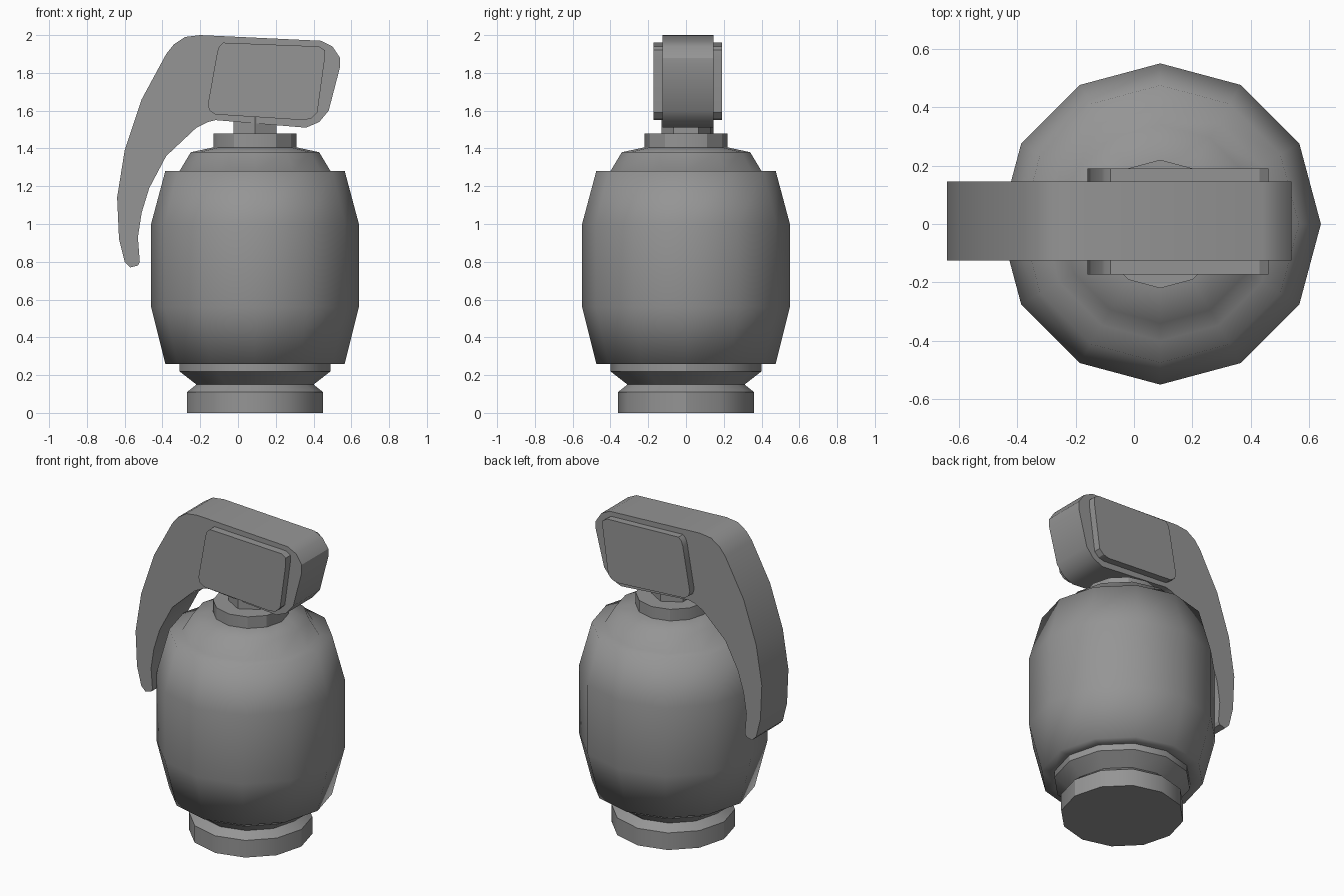
import bpy
import bmesh
from math import cos, sin, pi, radians

default_cube = bpy.data.objects.get("Cube")
if default_cube:
    bpy.data.objects.remove(default_cube, do_unlink=True)

AXIS_X = 0.09  # the body stands off centre because the lever overhangs

# Single grey metal colour
metal = bpy.data.materials.new("grey_metal")
metal.use_nodes = True
metal.diffuse_color = (0.3, 0.3, 0.3, 1)
shader = next(n for n in metal.node_tree.nodes if n.type == 'BSDF_PRINCIPLED')
shader.inputs["Base Color"].default_value = metal.diffuse_color


def finish(name, bm, angle):
    """Turn a bmesh into a shaded object with the metal material."""
    bmesh.ops.recalc_face_normals(bm, faces=bm.faces[:])
    mesh = bpy.data.meshes.new(name)
    bm.to_mesh(mesh)
    bm.free()
    mesh.materials.append(metal)
    obj = bpy.data.objects.new(name, mesh)
    bpy.context.collection.objects.link(obj)
    bpy.ops.object.select_all(action='DESELECT')
    obj.select_set(True)
    bpy.context.view_layer.objects.active = obj
    bpy.ops.object.shade_smooth_by_angle(angle=radians(angle))
    return obj


def lathe(name, profile, sides=12, start=0.0, angle=30):
    """Revolve (radius, height) points around the body axis and cap the ends."""
    bm = bmesh.new()
    rings = []
    for radius, z in profile:
        turns = [start + 2 * pi * i / sides for i in range(sides)]
        rings.append([bm.verts.new((AXIS_X + radius * cos(t), radius * sin(t), z))
                      for t in turns])
    for lower, upper in zip(rings, rings[1:]):
        for i in range(sides):
            j = (i + 1) % sides
            bm.faces.new((lower[i], lower[j], upper[j], upper[i]))
    bm.faces.new(rings[0][::-1])
    bm.faces.new(rings[-1])
    return finish(name, bm, angle)


def slab(name, outline, y_front, y_back):
    """Extrude an (x, z) outline from front to back."""
    bm = bmesh.new()
    face = bm.faces.new([bm.verts.new((x, y_front, z)) for x, z in outline])
    result = bmesh.ops.extrude_face_region(bm, geom=[face], use_keep_orig=True)
    moved = [v for v in result["geom"] if isinstance(v, bmesh.types.BMVert)]
    bmesh.ops.translate(bm, verts=moved, vec=(0, y_back - y_front, 0))
    return finish(name, bm, 30)


# Foot with a pinched waist below the body
lathe("base", [(.36, 0), (.36, .11), (.31, .15), (.4, .22), (.4, .27)])

# Barrel body with ledges and a sloping shoulder, softly shaded throughout
lathe("body", [(.4, .26), (.475, .26), (.55, .56), (.55, 1), (.475, 1.28),
               (.4, 1.28), (.34, 1.38), (.2, 1.41)], angle=100)

# Collar and the hexagonal neck that carries the lever
lathe("collar", [(.22, 1.39), (.22, 1.48)])
lathe("neck", [(.13, 1.47), (.13, 1.6)], sides=6, start=pi / 2)

# Curved safety lever: top, right end, underside, tip, then back up the outside
lever_outline = [
    (-.2, 2), (.44, 1.97), (.5, 1.94), (.54, 1.88), (.54, 1.83),
    (.48, 1.6), (.43, 1.54), (.36, 1.51),
    (-.12, 1.55), (-.16, 1.54), (-.22, 1.51), (-.38, 1.36), (-.47, 1.19),
    (-.51, 1.06), (-.53, .93), (-.52, .8), (-.53, .78), (-.57, .77),
    (-.6, .8), (-.63, .92), (-.64, 1.14), (-.6, 1.39), (-.51, 1.66),
    (-.38, 1.9), (-.34, 1.95), (-.28, 1.99),
]
slab("lever", lever_outline, -.125, .145)

# Rounded block showing as a raised panel on both sides of the lever head
block_outline = [
    (-.08, 1.96), (.43, 1.94), (.46, 1.92), (.46, 1.88), (.42, 1.59),
    (.39, 1.56), (.35, 1.55), (-.12, 1.58), (-.15, 1.6), (-.16, 1.63),
    (-.11, 1.91), (-.1, 1.94),
]
slab("lever_head_block", block_outline, -.173, .19)
